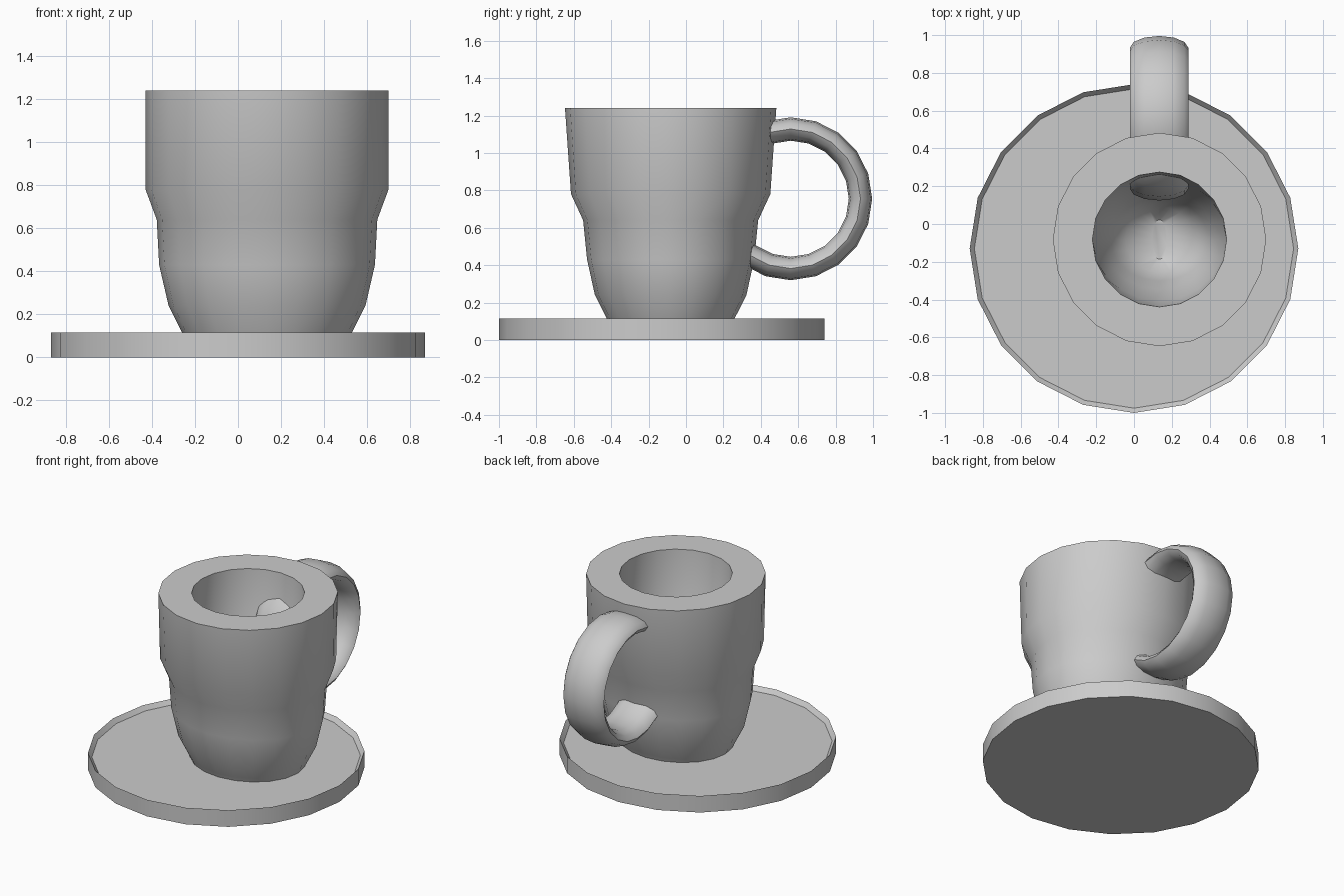
import bpy, bmesh, math

if "Cube" in bpy.data.objects:
    bpy.data.objects.remove(bpy.data.objects["Cube"])

SIDES = 20


def finish(name, bm):
    bmesh.ops.recalc_face_normals(bm, faces=bm.faces)
    me = bpy.data.meshes.new(name)
    bm.to_mesh(me)
    bm.free()
    ob = bpy.data.objects.new(name, me)
    bpy.context.collection.objects.link(ob)
    bpy.ops.object.select_all(action='DESELECT')
    ob.select_set(True)
    bpy.context.view_layer.objects.active = ob
    bpy.ops.object.shade_smooth_by_angle(angle=math.radians(35))
    return ob


def bridge(bm, a, b):
    n = len(a)
    for i in range(n):
        j = (i + 1) % n
        bm.faces.new((a[i], a[j], b[j], b[i]))


def elliptical_lathe(name, centre, profile):
    """Skin elliptical rings (rx, ry, z) and cap both ends."""
    bm = bmesh.new()
    rings = []
    for rx, ry, z in profile:
        rings.append([bm.verts.new((centre[0] + rx * math.cos(2 * math.pi * i / SIDES),
                                    centre[1] + ry * math.sin(2 * math.pi * i / SIDES), z))
                      for i in range(SIDES)])
    for a, b in zip(rings, rings[1:]):
        bridge(bm, a, b)
    bm.faces.new(rings[0])
    bm.faces.new(rings[-1])
    return finish(name, bm)


# Saucer: flat disc with a thin raised lip
elliptical_lathe("saucer", (0, -0.13), [
    (0.87, 0.87, 0), (0.87, 0.87, 0.115), (0.845, 0.845, 0.085)])

# Cup: slightly oval outside, thick rim, tapering hollow
elliptical_lathe("cup", (0.135, -0.082), [
    (0.38, 0.33, 0.085), (0.395, 0.342, 0.115), (0.458, 0.405, 0.24),
    (0.502, 0.447, 0.43), (0.513, 0.468, 0.64), (0.565, 0.533, 0.78),
    (0.565, 0.565, 1.24),
    (0.355, 0.357, 1.24), (0.35, 0.325, 0.76), (0.30, 0.265, 0.62),
    (0.26, 0.22, 0.48), (0.18, 0.175, 0.37), (0.04, 0.105, 0.30)])

# Handle: ring with a wide, flat oval section, passing through the cup wall
bm = bmesh.new()
loops = []
for i in range(SIDES):
    a = 2 * math.pi * i / SIDES
    loop = []
    for k in range(12):
        t = 2 * math.pi * k / 12
        r = 0.373 + 0.0625 * math.cos(t)
        loop.append(bm.verts.new((0.133 + 0.155 * math.sin(t),
                                  0.56 + r * math.cos(a), 0.755 + r * math.sin(a))))
    loops.append(loop)
for i in range(SIDES):
    bridge(bm, loops[i], loops[(i + 1) % SIDES])
handle = finish("handle", bm)
bpy.ops.object.shade_smooth()
